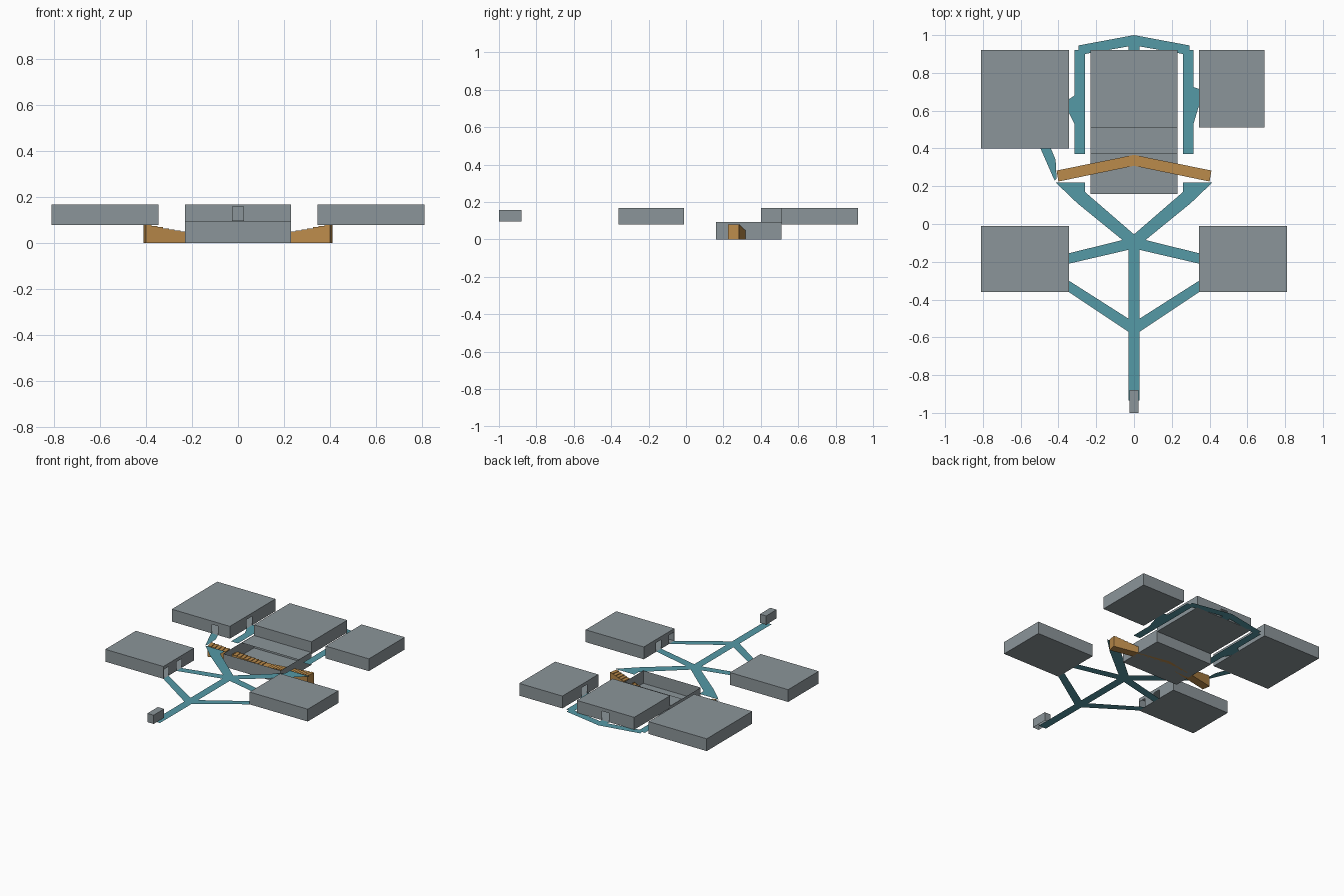
import bpy, bmesh, math
from mathutils import Vector

if "Cube" in bpy.data.objects:
    bpy.data.objects.remove(bpy.data.objects["Cube"])

FLOOR, ROOF, DOOR_H = 0.078, 0.167, 0.065


def material(name, rgb):
    m = bpy.data.materials.new(name)
    m.diffuse_color = (*rgb, 1)
    m.use_nodes = True
    m.node_tree.nodes["Principled BSDF"].inputs["Base Color"].default_value = m.diffuse_color
    return m


GREY = material("slate grey", (0.26, 0.30, 0.32))
TEAL = material("teal", (0.09, 0.32, 0.38))
OCHRE = material("ochre", (0.50, 0.26, 0.07))


def finish(name, bm, mat, recalc=True):
    bmesh.ops.remove_doubles(bm, verts=bm.verts[:], dist=1e-5)
    if recalc:
        bmesh.ops.recalc_face_normals(bm, faces=bm.faces[:])
    me = bpy.data.meshes.new(name)
    bm.to_mesh(me)
    bm.free()
    me.materials.append(mat)
    ob = bpy.data.objects.new(name, me)
    bpy.context.collection.objects.link(ob)
    return ob


def face(bm, pts):
    return bm.faces.new([bm.verts.new(p) for p in pts])


def room(name, x0, x1, y0, y1, z0=FLOOR, z1=ROOF, doors=(), top=True, bottom=True):
    """Thin-walled room; doors are (wall, centre coordinate, width)."""
    bm = bmesh.new()
    c = [Vector((x0, y0, 0)), Vector((x1, y0, 0)), Vector((x1, y1, 0)), Vector((x0, y1, 0))]
    for i, side in enumerate(("front", "right", "back", "left")):
        a, b = c[i], c[(i + 1) % 4]
        d = (b - a).normalized()
        pts = [a + Vector((0, 0, z0))]
        spans = []
        for wall, centre, width in doors:
            if wall == side:
                axis = 0 if side in ("front", "back") else 1
                t = abs(centre - a[axis])
                spans.append((t - width / 2, t + width / 2))
        # doorway notches along the foot of the wall
        for s, e in sorted(spans):
            for t, z in ((s, z0), (s, z0 + DOOR_H), (e, z0 + DOOR_H), (e, z0)):
                pts.append(a + d * t + Vector((0, 0, z)))
        pts += [b + Vector((0, 0, z0)), b + Vector((0, 0, z1)), a + Vector((0, 0, z1))]
        face(bm, pts)
    if top:
        face(bm, [(p.x, p.y, z1) for p in c])
    if bottom:
        face(bm, [(p.x, p.y, z0) for p in reversed(c)])
    return finish(name, bm, GREY, recalc=False)


def floor_plate(name, outline, mirrored=False):
    """Flat walkway piece, optionally repeated on the other side."""
    bm = bmesh.new()
    for s in ((1, -1) if mirrored else (1,)):
        f = face(bm, [(s * x, y, FLOOR) for x, y in outline])
        f.normal_update()
        if f.normal.z < 0:
            f.normal_flip()
    return finish(name, bm, TEAL, recalc=False)


# Rooms
room("front_left_room", -0.81, -0.345, -0.36, -0.01,
     doors=[("right", -0.18, 0.055), ("right", -0.327, 0.055)])
room("front_right_room", 0.345, 0.81, -0.36, -0.01,
     doors=[("left", -0.18, 0.055), ("left", -0.327, 0.055)])
room("rear_left_room", -0.81, -0.345, 0.40, 0.92,
     doors=[("right", 0.62, 0.06), ("front", -0.465, 0.05)])
room("rear_right_room", 0.345, 0.69, 0.51, 0.92, doors=[("left", 0.67, 0.06)])
room("rear_hall", -0.23, 0.23, 0.51, 0.92, doors=[("back", 0.0, 0.055)])

# Sunken pit, open at the top, with a gallery along its rear
room("sunken_pit", -0.23, 0.23, 0.16, 0.51, 0.0, 0.092, top=False)
bm = bmesh.new()
face(bm, [(-0.23, 0.37, 0.09), (0.23, 0.37, 0.09), (0.23, 0.51, 0.09), (-0.23, 0.51, 0.09)])
finish("pit_gallery", bm, GREY, recalc=False)

# Entrance block, open underneath
room("entrance_block", -0.025, 0.025, -1.0, -0.88, 0.095, 0.158, bottom=False)

# Walkways
floor_plate("main_walkway", [(-0.03, -0.935), (0.03, -0.935), (0.03, -0.08), (-0.03, -0.08)])
floor_plate("front_branch", [(0, -0.58), (0.03, -0.57), (0.345, -0.36),
                             (0.345, -0.30), (0, -0.52)], True)
floor_plate("middle_branch", [(0, -0.13), (0.345, -0.21), (0.345, -0.155), (0, -0.07)], True)
floor_plate("stair_branch", [(0, -0.13), (0.03, -0.11), (0.30, 0.11), (0.415, 0.22), (0.26, 0.22),
                             (0.26, 0.17), (0, -0.055)], True)
floor_plate("side_walkway", [(0.26, 0.37), (0.315, 0.37), (0.315, 0.92), (0.26, 0.92)], True)
floor_plate("rear_walkway", [(0, 0.945), (0.03, 0.94), (0.26, 0.90), (0.29, 0.895), (0.295, 0.945),
                             (0, 1.0)], True)
floor_plate("hall_link", [(-0.03, 0.92), (0.03, 0.92), (0.03, 0.97), (-0.03, 0.97)])
floor_plate("left_room_link", [(-0.315, 0.53), (-0.345, 0.59), (-0.345, 0.66), (-0.315, 0.68)])
floor_plate("right_room_link", [(0.315, 0.53), (0.345, 0.63), (0.345, 0.715), (0.315, 0.725)])
floor_plate("left_stair_link", [(-0.42, 0.23), (-0.41, 0.24), (-0.415, 0.34), (-0.44, 0.40),
                                (-0.495, 0.40), (-0.425, 0.24)])

# Two solid stair flights descending to the middle of the pit
STEPS = 16
for s, side in ((1, "right"), (-1, "left")):
    bm = bmesh.new()
    profile = [(0.0, 0.0), (1.0, 0.0)]
    for i in range(STEPS):
        z = FLOOR * (STEPS - i) / STEPS
        profile += [(1 - i / STEPS, z), (1 - (i + 1) / STEPS, z)]
    front, back = [], []
    for t, z in profile:
        front.append(bm.verts.new((s * 0.40 * t, 0.308 - 0.083 * t, z)))
        back.append(bm.verts.new((s * 0.41 * t, 0.366 - 0.083 * t, z)))
    bm.faces.new(front)
    bm.faces.new(back[::-1])
    n = len(profile)
    for i in range(n):
        j = (i + 1) % n
        bm.faces.new((front[i], back[i], back[j], front[j]))
    finish(side + "_stair", bm, OCHRE)
